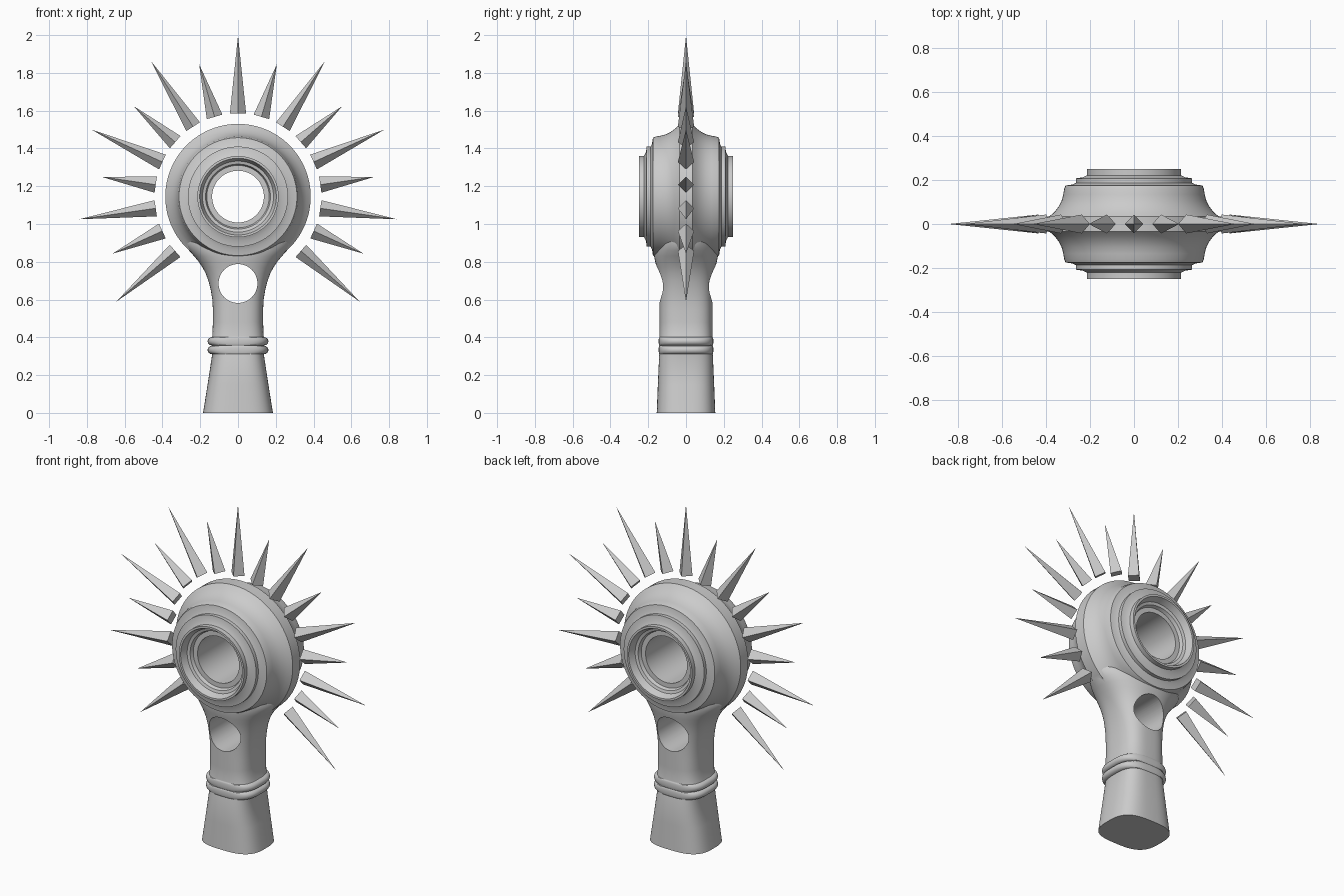
import bpy, bmesh, math
from mathutils import Matrix

if "Cube" in bpy.data.objects:
    bpy.data.objects.remove(bpy.data.objects["Cube"])

CZ = 1.145   # height of the head centre


def make_object(name, bm):
    bmesh.ops.recalc_face_normals(bm, faces=bm.faces)
    mesh = bpy.data.meshes.new(name)
    bm.to_mesh(mesh)
    bm.free()
    ob = bpy.data.objects.new(name, mesh)
    bpy.context.collection.objects.link(ob)
    return ob


def bridge(bm, a, b):
    n = len(a)
    for i in range(n):
        bm.faces.new((a[i], a[(i + 1) % n], b[(i + 1) % n], b[i]))


def lathe(name, profile, seg=96):
    """Closed (radius, y) profile spun round the y axis through the head centre."""
    bm = bmesh.new()
    rings = [[bm.verts.new((r * math.sin(2 * math.pi * i / seg), y,
                            CZ + r * math.cos(2 * math.pi * i / seg)))
              for i in range(seg)] for r, y in profile]
    for k in range(len(rings)):
        bridge(bm, rings[k], rings[(k + 1) % len(rings)])
    return make_object(name, bm)


def loft(name, sections, seg=64):
    """Stack of superellipse sections (z, half width, half depth, exponent)."""
    bm = bmesh.new()
    rings = []
    for z, hx, hy, n in sections:
        ring = []
        for i in range(seg):
            t = 2 * math.pi * i / seg
            c, s = math.cos(t), math.sin(t)
            ring.append(bm.verts.new((math.copysign(abs(c) ** (2 / n), c) * hx,
                                      math.copysign(abs(s) ** (2 / n), s) * hy, z)))
        rings.append(ring)
    for a, b in zip(rings, rings[1:]):
        bridge(bm, a, b)
    bm.faces.new(rings[0])
    bm.faces.new(rings[-1])
    return make_object(name, bm)


def boolean(ob, other, op):
    m = ob.modifiers.new(op, 'BOOLEAN')
    m.operation, m.solver, m.object = op, 'EXACT', other
    bpy.context.view_layer.objects.active = ob
    bpy.ops.object.modifier_apply(modifier=m.name)
    bpy.data.objects.remove(other)


# Round head: flared rim, stepped collars, recessed bore
half = [(0.137, 0.185), (0.165, 0.185), (0.172, 0.205), (0.188, 0.21), (0.203, 0.25),
        (0.215, 0.25), (0.215, 0.222), (0.235, 0.212), (0.265, 0.208), (0.265, 0.187),
        (0.28, 0.18), (0.312, 0.175), (0.318, 0.16), (0.322, 0.135), (0.33, 0.105),
        (0.343, 0.08), (0.362, 0.055), (0.385, 0.035)]
body = lathe("head_and_handle", half + [(r, -y) for r, y in reversed(half)])

# Handle: flared foot, two wrapped bands, neck swelling into the head
sections = [(0, 0.185, 0.155, 3), (0.15, 0.161, 0.149, 3), (0.308, 0.137, 0.142, 3)]
for zc in (0.333, 0.379):
    for k in range(9):
        a = math.pi * k / 8
        sections.append((zc - 0.022 * math.cos(a), 0.138 + 0.023 * math.sin(a),
                         0.141 + 0.004 * math.sin(a), 3))
sections += [(0.405, 0.136, 0.14, 3), (0.48, 0.133, 0.14, 3), (0.55, 0.133, 0.14, 3),
             (0.60, 0.136, 0.14, 2.9), (0.65, 0.144, 0.141, 2.8), (0.70, 0.157, 0.145, 2.6),
             (0.74, 0.172, 0.15, 2.5), (0.77, 0.188, 0.156, 2.4), (0.80, 0.208, 0.163, 2.3),
             (0.83, 0.233, 0.169, 2.2), (0.86, 0.260, 0.171, 2.1), (0.89, 0.280, 0.168, 2),
             (0.93, 0.285, 0.16, 2)]
boolean(body, loft("handle", sections), 'UNION')

# Round hole through the neck
bm = bmesh.new()
bmesh.ops.create_cone(bm, cap_ends=True, segments=64, radius1=0.103, radius2=0.103, depth=1,
                      matrix=Matrix.Translation((0, 0, 0.685)) @ Matrix.Rotation(math.pi / 2, 4, 'X'))
hole = make_object("hole_cutter", bm)
hole.hide_render = True
boolean(body, hole, 'DIFFERENCE')

bpy.ops.object.select_all(action='DESELECT')
body.select_set(True)
bpy.context.view_layer.objects.active = body
bpy.ops.object.shade_smooth_by_angle(angle=math.radians(30))

# Fan of floating four-sided spikes, alternating long and short
for i in range(-8, 9):
    base, tip = 0.44, (0.852 if i % 2 == 0 else 0.73)
    bm = bmesh.new()
    bmesh.ops.create_cone(bm, cap_ends=True, segments=4, radius1=0.043, radius2=0,
                          depth=tip - base,
                          matrix=Matrix.Translation((0, 0, (base + tip) / 2)))
    bmesh.ops.remove_doubles(bm, verts=bm.verts, dist=1e-5)
    bm.transform(Matrix.Translation((0, 0, CZ)) @ Matrix.Rotation(math.radians(16.35 * i), 4, 'Y'))
    make_object(f"spike_{i + 9:02d}", bm)
